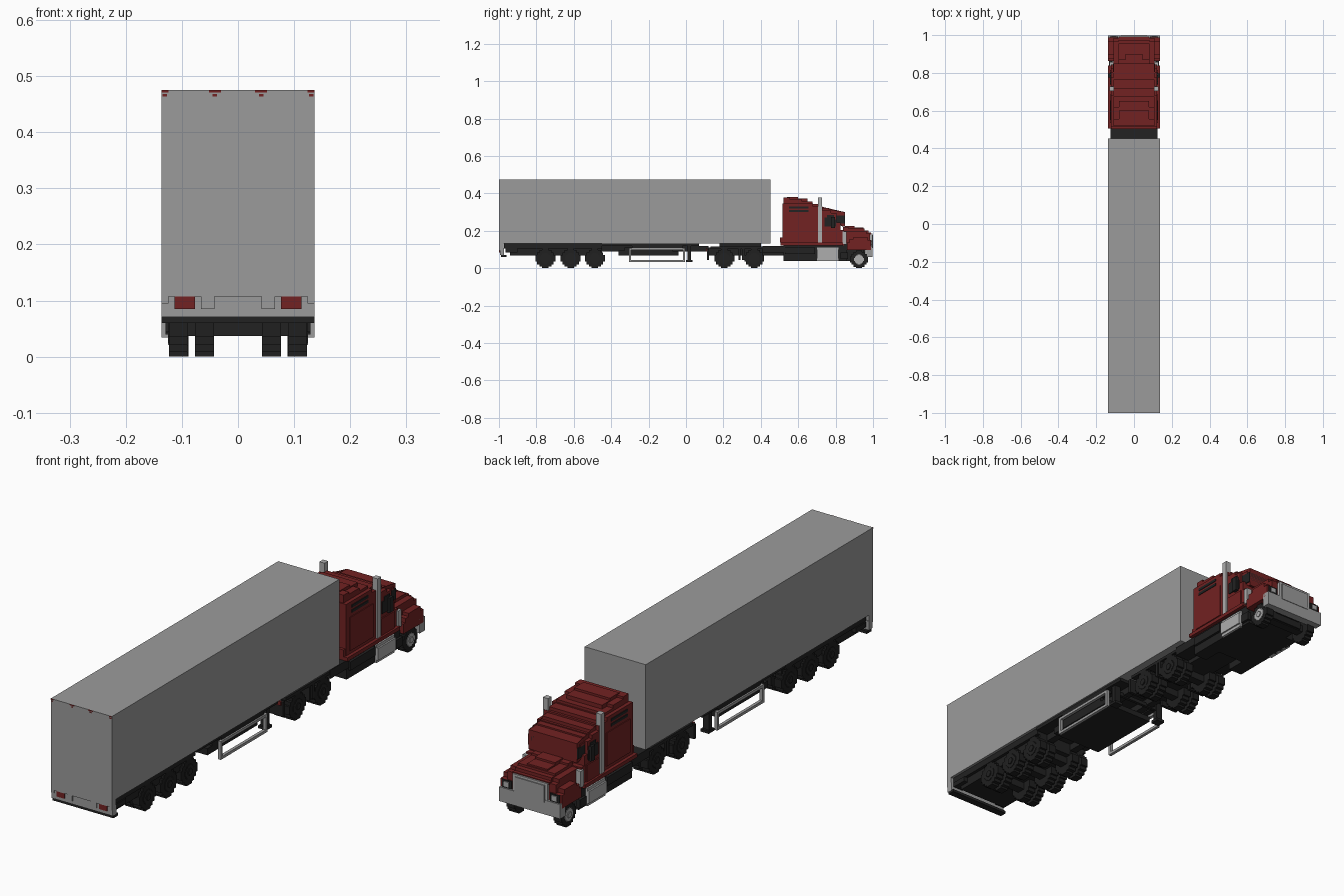
import bpy, bmesh

cube = bpy.data.objects.get("Cube")
if cube:
    bpy.data.objects.remove(cube, do_unlink=True)


def material(name, rgb):
    m = bpy.data.materials.new(name)
    m.use_nodes = True
    m.diffuse_color = (*rgb, 1)
    m.node_tree.nodes["Principled BSDF"].inputs["Base Color"].default_value = (*rgb, 1)
    return m


GREY = material("trailer grey", (0.33, 0.33, 0.33))
CHROME = material("light grey metal", (0.42, 0.42, 0.42))
RED = material("dark red paint", (0.17, 0.016, 0.016))
BLACK = material("black", (0.016, 0.016, 0.016))
TYRE = material("tyre black", (0.014, 0.014, 0.014))


def prism(name, pts, x0, x1, mat):
    """Extrude a (y, z) outline along x."""
    bm = bmesh.new()
    face = bm.faces.new([bm.verts.new((x0, y, z)) for y, z in pts])
    side = bmesh.ops.extrude_face_region(bm, geom=[face])["geom"]
    verts = [v for v in side if isinstance(v, bmesh.types.BMVert)]
    bmesh.ops.translate(bm, verts=verts, vec=(x1 - x0, 0, 0))
    bmesh.ops.recalc_face_normals(bm, faces=bm.faces)
    me = bpy.data.meshes.new(name)
    bm.to_mesh(me)
    bm.free()
    me.materials.append(mat)
    ob = bpy.data.objects.new(name, me)
    bpy.context.collection.objects.link(ob)
    return ob


def box(name, x, y, z, mat):
    return prism(name, [(y[0], z[0]), (y[1], z[0]), (y[1], z[1]), (y[0], z[1])], x[0], x[1], mat)


def pair(name, x, y, z, mat):
    """The same box on both sides."""
    box("left_" + name, x, y, z, mat)
    box("right_" + name, (-x[1], -x[0]), y, z, mat)


def stairs(name, y0, z0, steps, x, mat):
    """Stepped block; steps are (end y, top z)."""
    pts, y = [(y0, z0)], y0
    for y1, z in steps:
        pts += [(y, z), (y1, z)]
        y = y1
    prism(name, pts + [(y, z0)], x[0], x[1], mat)


def stepped_disc(name, x, y, z, r, mat):
    """Blocky round outline built from one stepped quadrant."""
    q = [(1, .32), (.84, .32), (.84, .6), (.6, .6), (.6, .84), (.32, .84), (.32, 1)]
    ring = q + [(-a, b) for a, b in q[::-1]]
    ring += [(-a, -b) for a, b in ring]
    prism(name, [(y + a * r, z + b * r) for a, b in ring], x[0], x[1], mat)


def wheel(name, y, r, dual=True, hub=BLACK):
    for side, s in (("left", 1), ("right", -1)):
        spans = [(.09, .123), (.043, .077)] if dual else [(.088, .123)]
        for i, (a, b) in enumerate(spans):
            stepped_disc(f"{side}_{name}_tyre_{i}", (s * a, s * b), y, r, r, TYRE)
        stepped_disc(f"{side}_{name}_rim", (s * .12, s * .125), y, r, r * .55, hub)
        stepped_disc(f"{side}_{name}_hub", (s * .12, s * .129), y, r, r * .25, hub)
    box(name + "_axle", (-.118, .118), (y - .018, y + .018), (.037, .066), BLACK)


# Trailer body and rear lights
box("trailer_box", (-.1365, .1365), (-1, .452), (.131, .475), GREY)
box("trailer_rear_sill", (-.1365, .1365), (-1, -.975), (.107, .131), GREY)
box("trailer_rear_panel", (-.1365, .1365), (-.995, -.972), (.071, .107), GREY)
box("trailer_rear_bumper", (-.1365, .1365), (-.99, -.96), (.06, .071), BLACK)
pair("tail_light", (.077, .113), (-.9985, -.99), (.085, .107), RED)
pair("rear_plate", (.042, .066), (-.9985, -.99), (.085, .107), GREY)
pair("tail_corner", (.124, .1365), (-.9985, -.99), (.095, .107), GREY)
for x0, x1 in ((.03, .052), (.124, .1365)):
    pair("top_marker", (x0, x1), (-1.001, -.998), (.471, .475), RED)
    pair("top_marker_tip", ((x0 + x1) / 2 - .004, (x0 + x1) / 2 + .004), (-1.001, -.998), (.464, .468), RED)

# Trailer chassis
box("bogie_frame", (-.125, .125), (-.972, -.45), (.105, .131), BLACK)
box("bogie_slab", (-.112, .112), (-.94, -.45), (.068, .105), BLACK)
pair("rear_bracket", (.085, .13), (-.965, -.9), (.085, .105), BLACK)
box("middle_floor", (-.13, .13), (-.45, .07), (.118, .131), BLACK)
pair("chassis_rail", (.045, .075), (-.45, .12), (.09, .118), BLACK)
stairs("underfloor_box", -.36, .068, [(-.33, .095), (-.07, .112), (-.04, .09)], (-.115, .115), BLACK)
for y in (-.752, -.617, -.487):
    wheel(f"trailer_wheel_{abs(y):.2f}", y, .053)

# Side guards and landing legs
pair("guard_lower_bar", (.124, .1365), (-.305, -.005), (.034, .045), GREY)
pair("guard_upper_bar", (.124, .1365), (-.305, -.005), (.097, .108), GREY)
for y in (-.305, -.017):
    pair("guard_post", (.124, .1365), (y, y + .012), (.045, .097), GREY)
pair("guard_mount", (.1, .13), (-.29, -.02), (.108, .12), BLACK)
pair("landing_leg", (.095, .122), (.008, .028), (.045, .131), BLACK)
pair("landing_foot", (.09, .127), (0, .036), (.034, .045), BLACK)
box("landing_crossbar", (-.1, .1), (.012, .024), (.085, .1), BLACK)

# Tractor chassis
box("tractor_frame", (-.06, .06), (.115, .96), (.068, .112), BLACK)
box("coupling_plate", (-.09, .09), (.18, .4), (.108, .131), BLACK)
box("rear_deck", (-.125, .125), (.41, .53), (.085, .12), BLACK)
pair("drive_guard", (.043, .123), (.13, .43), (.103, .115), BLACK)
for y in (.112, .28, .3):
    pair("mudflap", (.043, .123), (y, y + .012), (.045, .104), BLACK)
pair("tractor_tail_light", (.07, .115), (.106, .114), (.09, .106), RED)
for y in (.205, .365):
    wheel(f"drive_wheel_{y:.2f}", y, .053)
wheel("steer_wheel", .925, .047, dual=False, hub=CHROME)
box("engine_block", (-.07, .07), (.6, .95), (.04, .13), BLACK)
pair("side_box", (.06, .122), (.52, .86), (.04, .131), BLACK)
pair("side_step", (.115, .132), (.53, .69), (.075, .11), BLACK)
pair("front_step", (.115, .132), (.825, .865), (.05, .085), BLACK)
pair("fuel_tank", (.115, .13), (.7, .815), (.04, .112), CHROME)
pair("fuel_tank_bulge", (.125, .1365), (.7, .815), (.052, .1), CHROME)

# Cab: wide lower shell, narrower raised roof
shell = [(.68, .345), (.73, .33), (.775, .31), (.805, .295), (.825, .245), (.845, .205)]
roof = [(.555, .377), (.62, .368), (.675, .356), (.72, .343), (.765, .323), (.8, .306), (.826, .285), (.84, .24), (.85, .222)]
stairs("cab_shell", .515, .122, shell, (-.123, .123), RED)
stairs("cab_roof", .52, .3, roof, (-.108, .108), RED)
stairs("roof_panel", .54, .34, [(.6, .381), (.65, .372)], (-.08, .08), RED)
box("cab_base", (-.1365, .1365), (.505, .84), (.122, .137), RED)
box("cab_rear_lip", (-.12, .12), (.503, .52), (.137, .165), RED)
pair("door_panel", (.12, .128), (.735, .815), (.137, .205), RED)
pair("sleeper_panel", (.12, .126), (.535, .685), (.15, .285), RED)
for z in (.3, .32):
    pair("sleeper_vent", (.12, .1255), (.55, .655), (z, z + .011), BLACK)

# Glass, mirrors, exhausts and air cleaners
box("windshield", (-.112, .112), (.8, .85), (.238, .281), BLACK)
box("sun_visor", (-.112, .112), (.79, .835), (.281, .291), RED)
stairs("left_side_window", .74, .222, [(.755, .27), (.79, .285), (.803, .26)], (.12, .127), BLACK)
stairs("right_side_window", .74, .222, [(.755, .27), (.79, .285), (.803, .26)], (-.127, -.12), BLACK)
pair("mirror", (.12, .1365), (.775, .797), (.215, .275), BLACK)
pair("exhaust_stack", (.107, .13), (.705, .728), (.13, .378), CHROME)
pair("air_cleaner", (.107, .13), (.837, .858), (.13, .197), CHROME)

# Hood, fenders, grille and headlights
stairs("hood", .84, .11, [(.965, .2), (.985, .185)], (-.108, .108), RED)
stairs("hood_centre", .84, .18, [(.87, .22), (.955, .212), (.975, .203), (.99, .19)], (-.082, .082), RED)
stairs("hood_crest", .85, .2, [(.9, .226), (.95, .218)], (-.045, .045), RED)
for side, x in (("left", (.085, .1365)), ("right", (-.1365, -.085))):
    stairs(side + "_fender", .862, .097, [(.875, .137), (.895, .155), (.97, .168), (.988, .15)], x, RED)
box("front_bumper", (-.1365, .1365), (.965, .998), (.06, .118), GREY)
box("grille_frame", (-.078, .078), (.975, .996), (.118, .186), CHROME)
box("grille_panel", (-.066, .066), (.99, 1.0), (.108, .177), GREY)
pair("headlight_surround", (.086, .128), (.98, .992), (.118, .15), BLACK)
pair("headlight", (.096, .118), (.985, .996), (.124, .144), CHROME)
